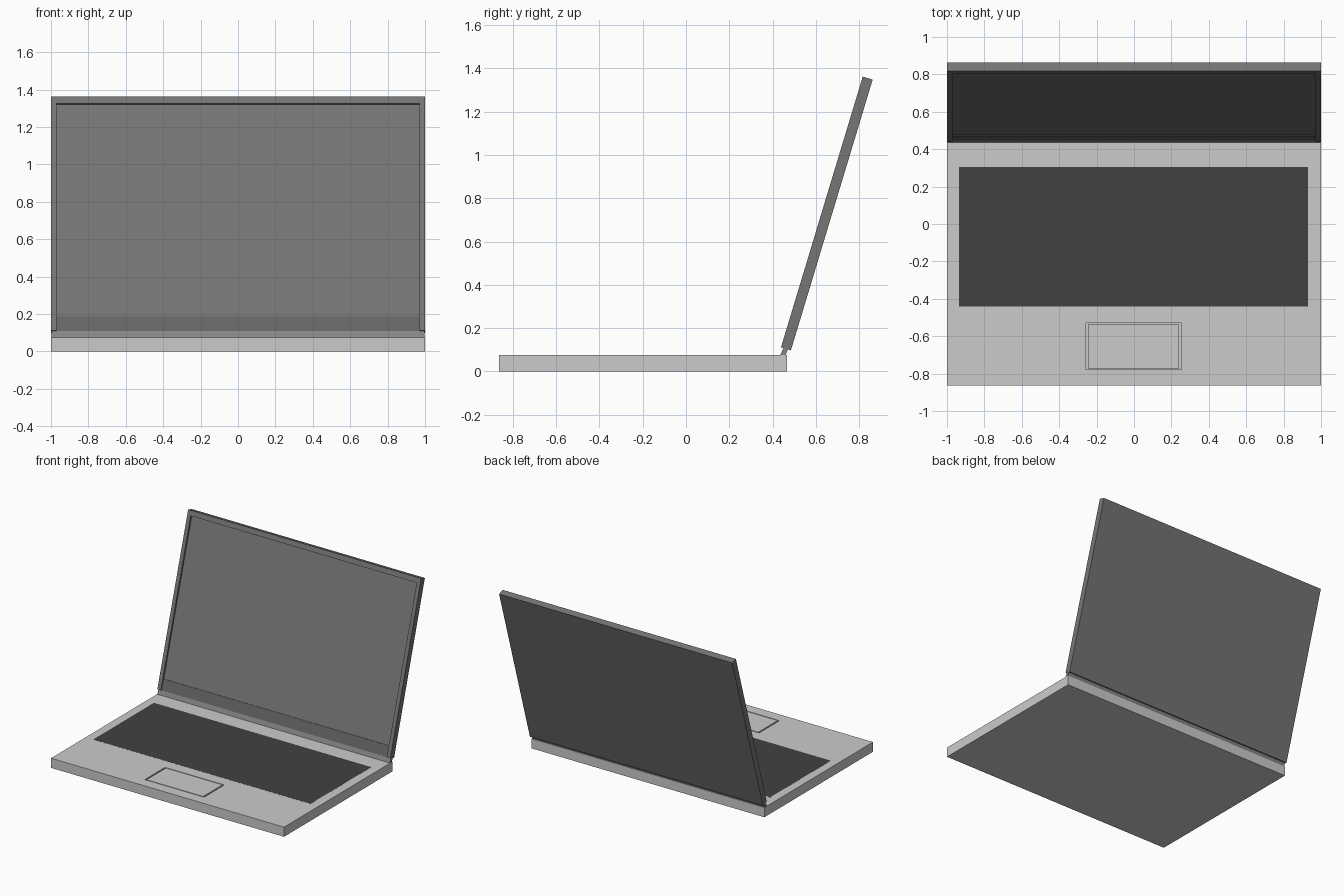
import bpy, bmesh, math
from mathutils import Vector

if "Cube" in bpy.data.objects:
    bpy.data.objects.remove(bpy.data.objects["Cube"])


def grey(name, value):
    mat = bpy.data.materials.new(name)
    mat.diffuse_color = (value, value, value, 1)
    mat.use_nodes = True
    mat.node_tree.nodes["Principled BSDF"].inputs["Base Color"].default_value = mat.diffuse_color
    return mat


def finish(name, bm, mat=None):
    bmesh.ops.recalc_face_normals(bm, faces=bm.faces)
    mesh = bpy.data.meshes.new(name)
    bm.to_mesh(mesh)
    bm.free()
    obj = bpy.data.objects.new(name, mesh)
    bpy.context.collection.objects.link(obj)
    if mat:
        mesh.materials.append(mat)
    return obj


def box_bm(lo, hi):
    lo, hi = Vector(lo), Vector(hi)
    bm = bmesh.new()
    bmesh.ops.create_cube(bm, size=1)
    for v in bm.verts:
        v.co = [(lo[i] + hi[i]) / 2 + v.co[i] * (hi[i] - lo[i]) for i in range(3)]
    return bm


def box(name, lo, hi, mat=None):
    return finish(name, box_bm(lo, hi), mat)


lid_grey = grey("lid_grey", 0.18)
strip_grey = grey("strip_grey", 0.135)
hinge_grey = grey("hinge_grey", 0.24)
key_grey = grey("key_grey", 0.053)

# Base slab with a shallow pocket for the touchpad
bm = box_bm((-1, -0.864, 0), (1, 0.467, 0.075))
bm.normal_update()
top = max(bm.faces, key=lambda f: f.calc_center_median().z)
bmesh.ops.inset_region(bm, faces=[top], thickness=0.1)
for v in top.verts:
    v.co.x = 0.253 if v.co.x > 0 else -0.256
    v.co.y = -0.529 if v.co.y > -0.2 else -0.779
pocket = bmesh.ops.extrude_discrete_faces(bm, faces=[top])["faces"][0]
bmesh.ops.translate(bm, vec=(0, 0, -0.015), verts=pocket.verts)
finish("base", bm)

# Touchpad, separated from the base by a narrow groove
box("touchpad", (-0.245, -0.772, 0.055), (0.241, -0.536, 0.075))

# Dark keyboard area, practically flush with the base
box("keyboard", (-0.935, -0.44, 0.065), (0.93, 0.305, 0.0754), key_grey)

# Hinge strip: slanted profile extruded across the width
bm = bmesh.new()
profile = [(0.434, 0.07), (0.458, 0.07), (0.472, 0.103), (0.4505, 0.109)]
face = bm.faces.new([bm.verts.new((-0.998, y, z)) for y, z in profile])
ext = bmesh.ops.extrude_face_region(bm, geom=[face])["geom"]
bmesh.ops.translate(bm, vec=(1.996, 0, 0),
                    verts=[g for g in ext if isinstance(g, bmesh.types.BMVert)])
finish("hinge", bm, hinge_grey)

# Lid: back slab, thin raised frame and lower strip, built upright then tilted
H, D = 1.307, 0.014
lid_parts = [
    box("lid", (-1, D, 0), (1, 0.048, H), lid_grey),
    box("frame_left", (-1, 0, 0), (-0.97, D, H), lid_grey),
    box("frame_right", (0.97, 0, 0), (1, D, H), lid_grey),
    box("frame_top", (-0.97, 0, 1.268), (0.97, D, H), lid_grey),
    box("lower_strip", (-0.97, 0.009, 0), (0.97, D, 0.083), strip_grey),
]
for part in lid_parts:
    part.location = (0, 0.439, 0.111)
    part.rotation_euler.x = -math.radians(16.8)
